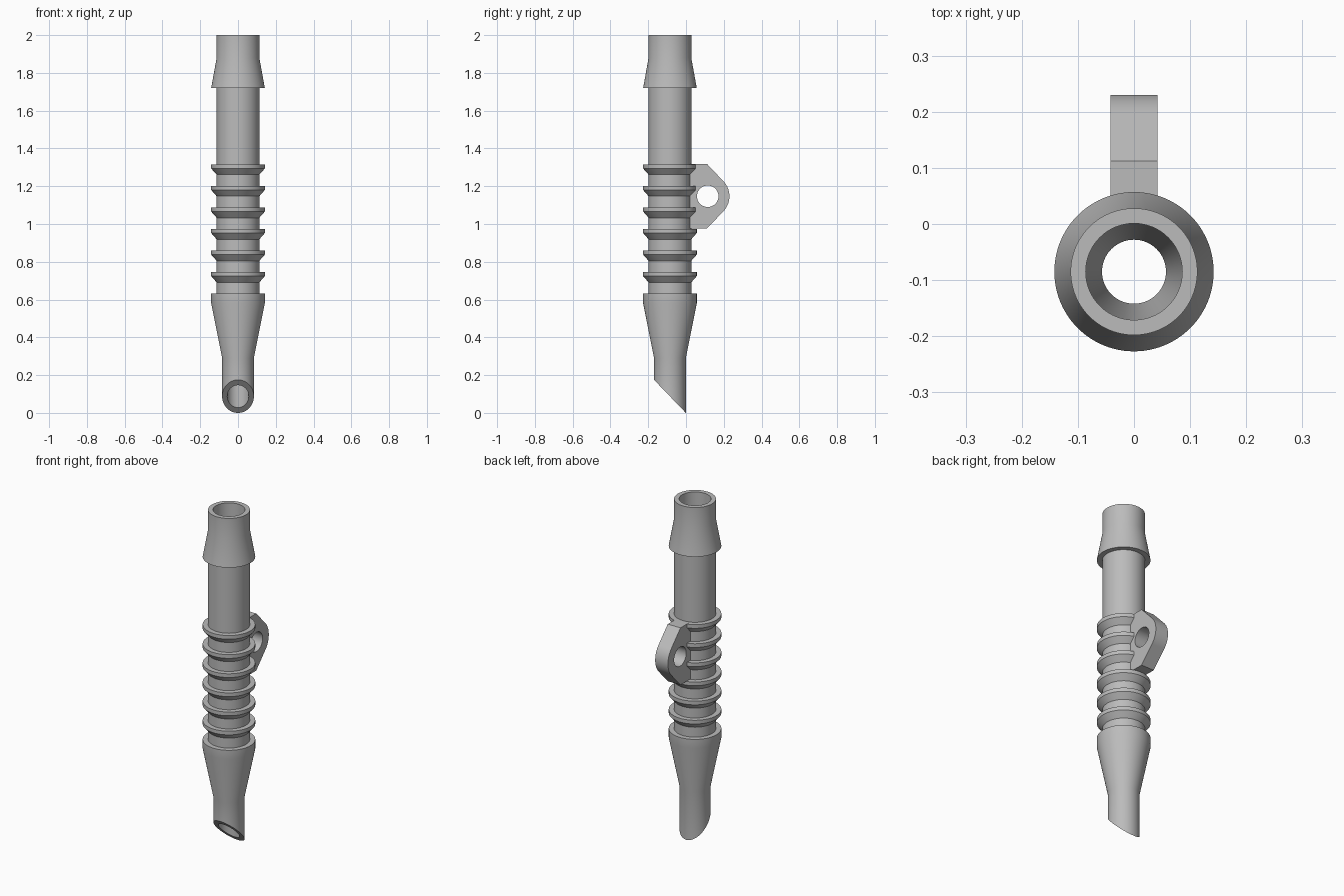
import bpy, bmesh
from math import pi, sin, cos, radians
from mathutils import Matrix, Vector

cube = bpy.data.objects.get("Cube")
if cube:
    bpy.data.objects.remove(cube, do_unlink=True)

AXIS_Y = -0.085
TUBE, RIM, TIP = 0.113, 0.142, 0.084      # outer radii
BORE, TIP_BORE = 0.086, 0.057             # inner radii
SEGMENTS = 96

GREY = (0.5, 0.5, 0.5, 1)
grey = bpy.data.materials.new("grey plastic")
grey.use_nodes = True
grey.diffuse_color = GREY
grey.node_tree.nodes["Principled BSDF"].inputs["Base Color"].default_value = GREY


def finish(bm, name):
    bmesh.ops.recalc_face_normals(bm, faces=bm.faces)
    mesh = bpy.data.meshes.new(name)
    bm.to_mesh(mesh)
    bm.free()
    mesh.materials.append(grey)
    obj = bpy.data.objects.new(name, mesh)
    bpy.context.collection.objects.link(obj)
    bpy.ops.object.select_all(action='DESELECT')
    obj.select_set(True)
    bpy.context.view_layer.objects.active = obj
    bpy.ops.object.shade_smooth_by_angle(angle=radians(20))
    return obj


def edge_loop(bm, points):
    verts = [bm.verts.new(p) for p in points]
    return [bm.edges.new((a, b)) for a, b in zip(verts, verts[1:] + verts[:1])]


# Hollow barbed tube: outer profile from the top down, then the bore back up
profile = [(TUBE, 2.0), (TUBE, 1.88), (RIM, 1.72), (TUBE, 1.72)]
for i in range(6):
    top = 1.316 - i * 0.114
    profile += [(TUBE, top), (RIM, top), (RIM, top - 0.022), (TUBE, top - 0.055)]
profile += [(TUBE, 0.632), (RIM, 0.632), (RIM, 0.58), (TIP, 0.29), (TIP, 0),
            (TIP_BORE, 0), (TIP_BORE, 0.29), (BORE, 0.58), (BORE, 2.0)]

bm = bmesh.new()
ring = edge_loop(bm, [(r, AXIS_Y, z) for r, z in profile])
bmesh.ops.spin(bm, geom=ring, cent=(0, AXIS_Y, 0), axis=(0, 0, 1),
               angle=2 * pi, steps=SEGMENTS, use_merge=True)
bmesh.ops.remove_doubles(bm, verts=bm.verts, dist=0.0001)

# Slanted tip: the lowest rings rise towards the front
for v in bm.verts:
    if v.co.z < 0.01:
        v.co.z = (AXIS_Y + TIP - v.co.y) * 1.04
finish(bm, "barbed_tube")

# Lug with a cross hole on the back
HALF_WIDTH = 0.042
hole = Vector((-HALF_WIDTH, 0.115, 1.147))


def arc(radius, start, end, count):
    angles = [radians(start + (end - start) * i / count) for i in range(count + 1)]
    return [hole + Vector((0, radius * cos(a), radius * sin(a))) for a in angles]


outline = [(-HALF_WIDTH, 0.012, 0.977), (-HALF_WIDTH, 0.112, 0.977)]
outline += arc(0.115, -45, 45, 24)
outline += [(-HALF_WIDTH, 0.112, 1.317), (-HALF_WIDTH, 0.012, 1.317)]

bm = bmesh.new()
edges = edge_loop(bm, outline) + edge_loop(bm, arc(0.057, 0, 360, 48)[:-1])
bmesh.ops.triangle_fill(bm, edges=edges, use_beauty=True, normal=(1, 0, 0))
side = bmesh.ops.extrude_face_region(bm, geom=bm.faces[:], use_keep_orig=True)
bmesh.ops.translate(bm, vec=(2 * HALF_WIDTH, 0, 0),
                    verts=[g for g in side["geom"] if isinstance(g, bmesh.types.BMVert)])
finish(bm, "back_lug")
